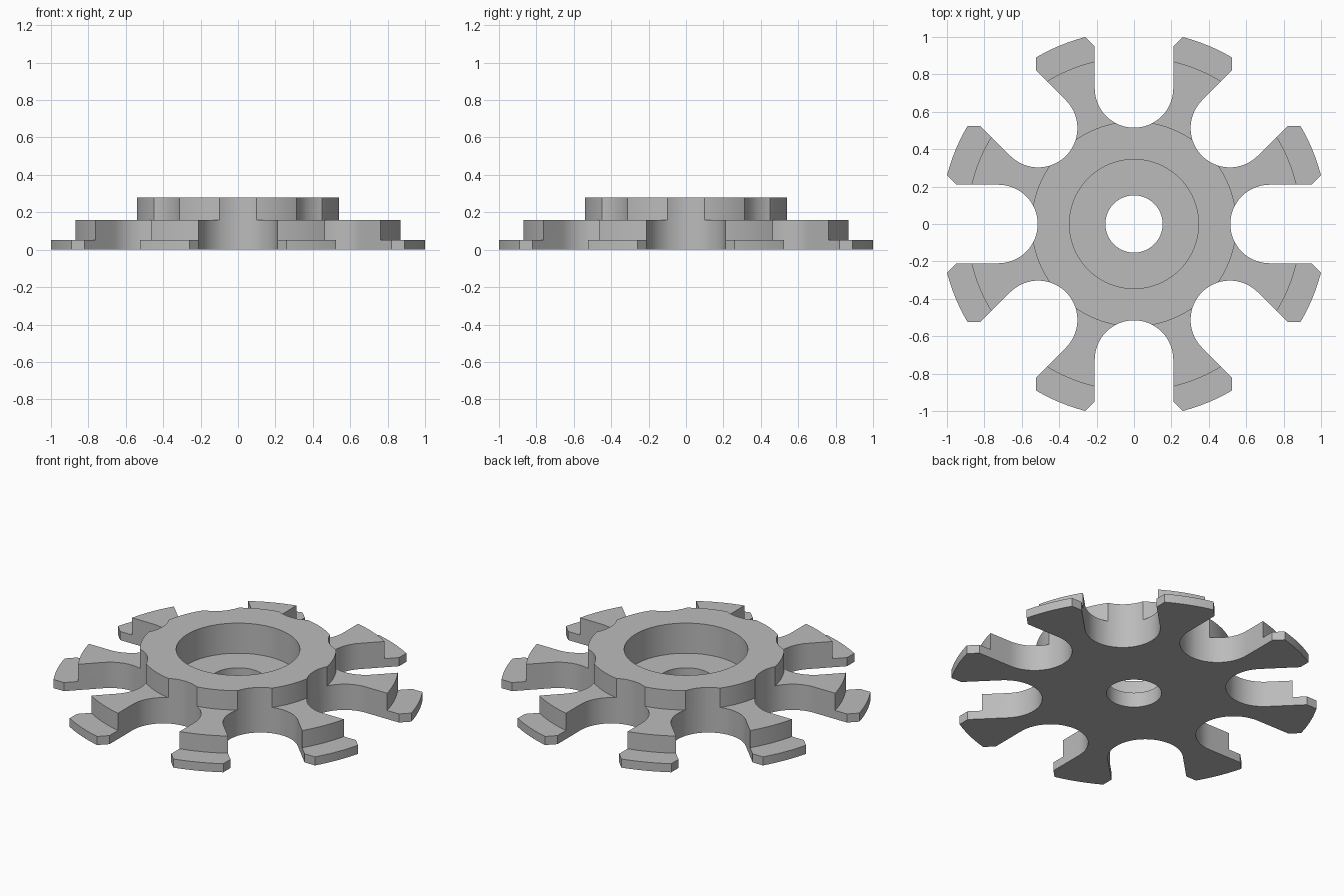
import bpy
import bmesh
from math import cos, sin, pi
from mathutils import Matrix, Vector

cube = bpy.data.objects.get("Cube")
if cube:
    bpy.data.objects.remove(cube, do_unlink=True)

SLOTS = 8
SEGMENTS = 144
SLOT_HALF = 0.21      # half width of a slot and radius of its round end
SLOT_CENTRE = 0.725   # distance of the round end's centre from the axis
FLARE_START = 0.95    # where the slot mouth begins to widen
REACH = 1.1           # cutters end beyond the rim


def new_object(name, bm):
    bmesh.ops.recalc_face_normals(bm, faces=bm.faces)
    mesh = bpy.data.meshes.new(name)
    bm.to_mesh(mesh)
    bm.free()
    obj = bpy.data.objects.new(name, mesh)
    bpy.context.collection.objects.link(obj)
    return obj


def lathe(name, profile):
    """Revolve a closed (radius, height) profile around z."""
    bm = bmesh.new()
    rings = []
    for i in range(SEGMENTS):
        a = 2 * pi * i / SEGMENTS
        rings.append([bm.verts.new((r * cos(a), r * sin(a), z)) for r, z in profile])
    n = len(profile)
    for i, ring in enumerate(rings):
        following = rings[(i + 1) % SEGMENTS]
        for j in range(n):
            k = (j + 1) % n
            bm.faces.new((ring[j], following[j], following[k], ring[k]))
    return new_object(name, bm)


def slot_cutters(name):
    """Round-ended slots with chamfered mouths, arrayed around z."""
    flare = SLOT_HALF + REACH - FLARE_START
    outline = [(REACH, -flare), (REACH, flare), (FLARE_START, SLOT_HALF)]
    steps = 32
    for i in range(steps + 1):
        a = pi / 2 + pi * i / steps
        outline.append((SLOT_CENTRE + SLOT_HALF * cos(a), SLOT_HALF * sin(a)))
    outline.append((FLARE_START, -SLOT_HALF))
    bm = bmesh.new()
    for i in range(SLOTS):
        turn = Matrix.Rotation(2 * pi * i / SLOTS, 3, 'Z')
        face = bm.faces.new([bm.verts.new(turn @ Vector((x, y, -0.1))) for x, y in outline])
        out = bmesh.ops.extrude_face_region(bm, geom=[face])
        top = [v for v in out["geom"] if isinstance(v, bmesh.types.BMVert)]
        bmesh.ops.translate(bm, verts=top, vec=(0, 0, 0.6))
    obj = new_object(name, bm)
    obj.hide_render = True
    return obj


# Stepped disc with central bore and counterbore
wheel = lathe("slotted_wheel", [
    (0.153, 0), (1.033, 0), (1.033, 0.053), (0.894, 0.053), (0.894, 0.159),
    (0.548, 0.159), (0.548, 0.278), (0.345, 0.278), (0.345, 0.092), (0.153, 0.092)])

# Cut the slots that leave the eight teeth
cutter = slot_cutters("slot_cutters")
cut = wheel.modifiers.new("slots", 'BOOLEAN')
cut.operation = 'DIFFERENCE'
cut.solver = 'EXACT'
cut.object = cutter
bpy.ops.object.select_all(action='DESELECT')
wheel.select_set(True)
bpy.context.view_layer.objects.active = wheel
bpy.ops.object.modifier_apply(modifier=cut.name)
bpy.data.objects.remove(cutter, do_unlink=True)

# Plain grey finish, smooth round walls and sharp rims
grey = bpy.data.materials.new("plain_grey")
grey.use_nodes = True
colour = (0.5, 0.5, 0.5, 1)
grey.diffuse_color = colour
grey.node_tree.nodes["Principled BSDF"].inputs["Base Color"].default_value = colour
wheel.data.materials.clear()
wheel.data.materials.append(grey)
bpy.ops.object.shade_smooth_by_angle(angle=pi / 6)
